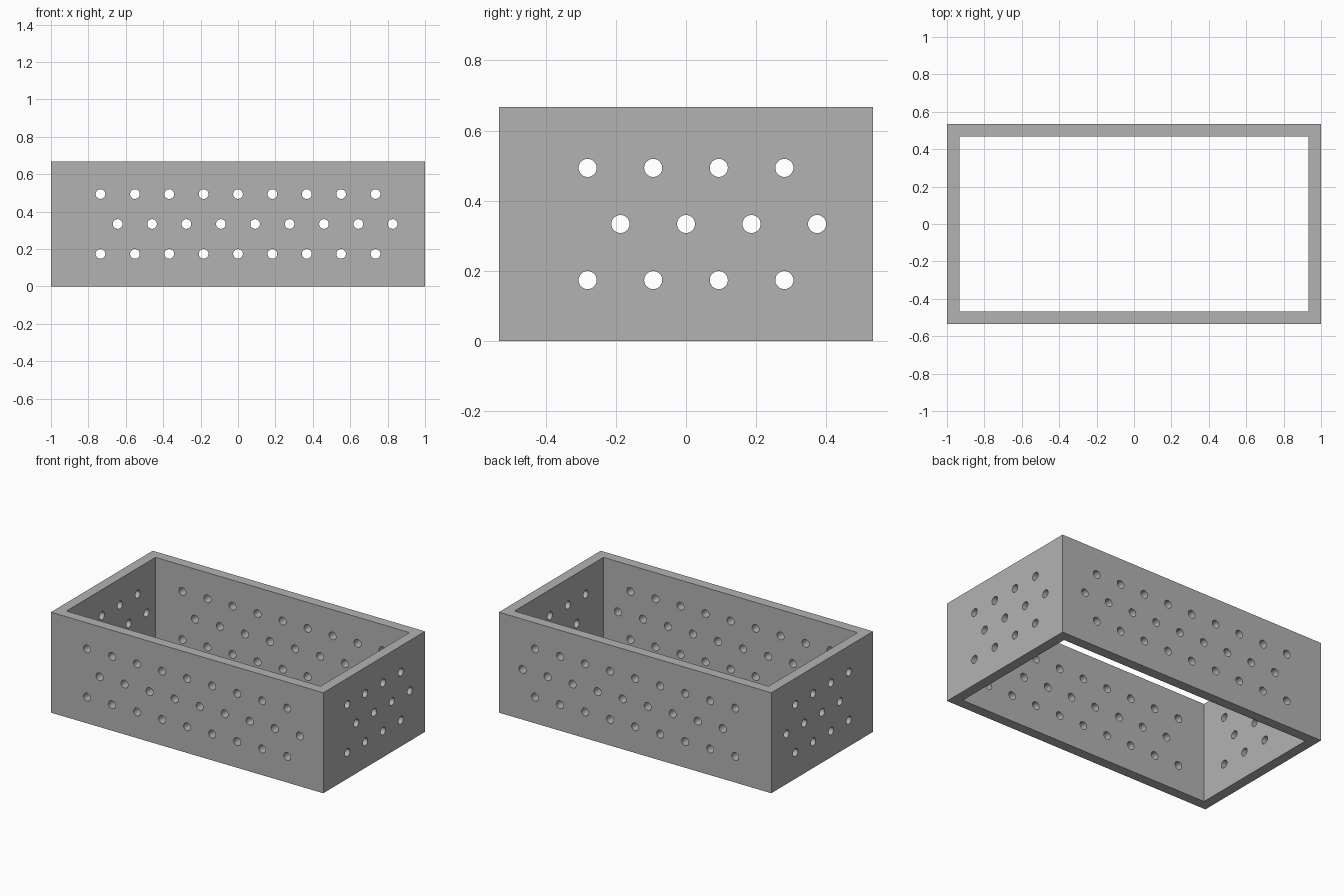
import bpy
import bmesh
from math import pi
from mathutils import Matrix, Vector

LENGTH, DEPTH, HEIGHT, WALL = 2.0, 1.067, 0.667, 0.067
HOLE_RADIUS, ROW_GAP = 0.0258, 0.16

cube = bpy.data.objects.get("Cube")
if cube:
    bpy.data.objects.remove(cube, do_unlink=True)

grey = bpy.data.materials.new("plain grey")
grey.use_nodes = True
colour = (0.45, 0.45, 0.45, 1)
grey.diffuse_color = colour
grey.node_tree.nodes["Principled BSDF"].inputs["Base Color"].default_value = colour


def make_object(name, bm):
    mesh = bpy.data.meshes.new(name)
    bm.to_mesh(mesh)
    bm.free()
    mesh.materials.append(grey)
    obj = bpy.data.objects.new(name, mesh)
    bpy.context.collection.objects.link(obj)
    return obj


def rectangle(bm, length, depth):
    corners = ((-1, -1), (1, -1), (1, 1), (-1, 1))
    return [bm.verts.new((x * length / 2, y * depth / 2, 0)) for x, y in corners]


# Open rectangular frame: a flat ring extruded upward
bm = bmesh.new()
outer = rectangle(bm, LENGTH, DEPTH)
inner = rectangle(bm, LENGTH - 2 * WALL, DEPTH - 2 * WALL)
for i in range(4):
    j = (i + 1) % 4
    bm.faces.new((outer[i], outer[j], inner[j], inner[i]))
ring = bmesh.ops.extrude_face_region(bm, geom=bm.faces[:], use_keep_orig=True)
top = [v for v in ring["geom"] if isinstance(v, bmesh.types.BMVert)]
bmesh.ops.translate(bm, verts=top, vec=(0, 0, HEIGHT))
bmesh.ops.recalc_face_normals(bm, faces=bm.faces)
box = make_object("perforated_box", bm)


def drill(name, axis, count, step, reach):
    """Three staggered rows of holes right through a pair of opposite walls."""
    bm = bmesh.new()
    turn = Matrix.Rotation(pi / 2, 4, "X" if axis == "Y" else "Y")
    for row in (-1, 0, 1):
        shift = step / 2 if row == 0 else 0
        for i in range(count):
            along = (i - (count - 1) / 2) * step + shift
            z = HEIGHT / 2 + row * ROW_GAP
            place = Vector((along, 0, z) if axis == "Y" else (0, along, z))
            for side in (-1, 1):
                offset = Vector((0, side, 0) if axis == "Y" else (side, 0, 0))
                centre = place + offset * (reach - WALL) / 2
                bmesh.ops.create_cone(
                    bm, cap_ends=True, segments=32, radius1=HOLE_RADIUS,
                    radius2=HOLE_RADIUS, depth=WALL * 1.6,
                    matrix=Matrix.Translation(centre) @ turn)
    cutter = make_object(name, bm)
    cutter.hide_render = True
    bpy.context.view_layer.objects.active = box
    mod = box.modifiers.new(name, "BOOLEAN")
    mod.operation = "DIFFERENCE"
    mod.solver = "EXACT"
    mod.object = cutter
    bpy.ops.object.modifier_apply(modifier=mod.name)
    bpy.data.objects.remove(cutter, do_unlink=True)


# Holes through the long walls and the end walls
drill("long_wall_holes", "Y", 9, 0.1838, DEPTH)
drill("end_wall_holes", "X", 4, 0.187, LENGTH)

# Smooth hole walls, crisp box edges
bpy.ops.object.select_all(action="DESELECT")
box.select_set(True)
bpy.context.view_layer.objects.active = box
bpy.ops.object.shade_smooth_by_angle(angle=pi / 6)
